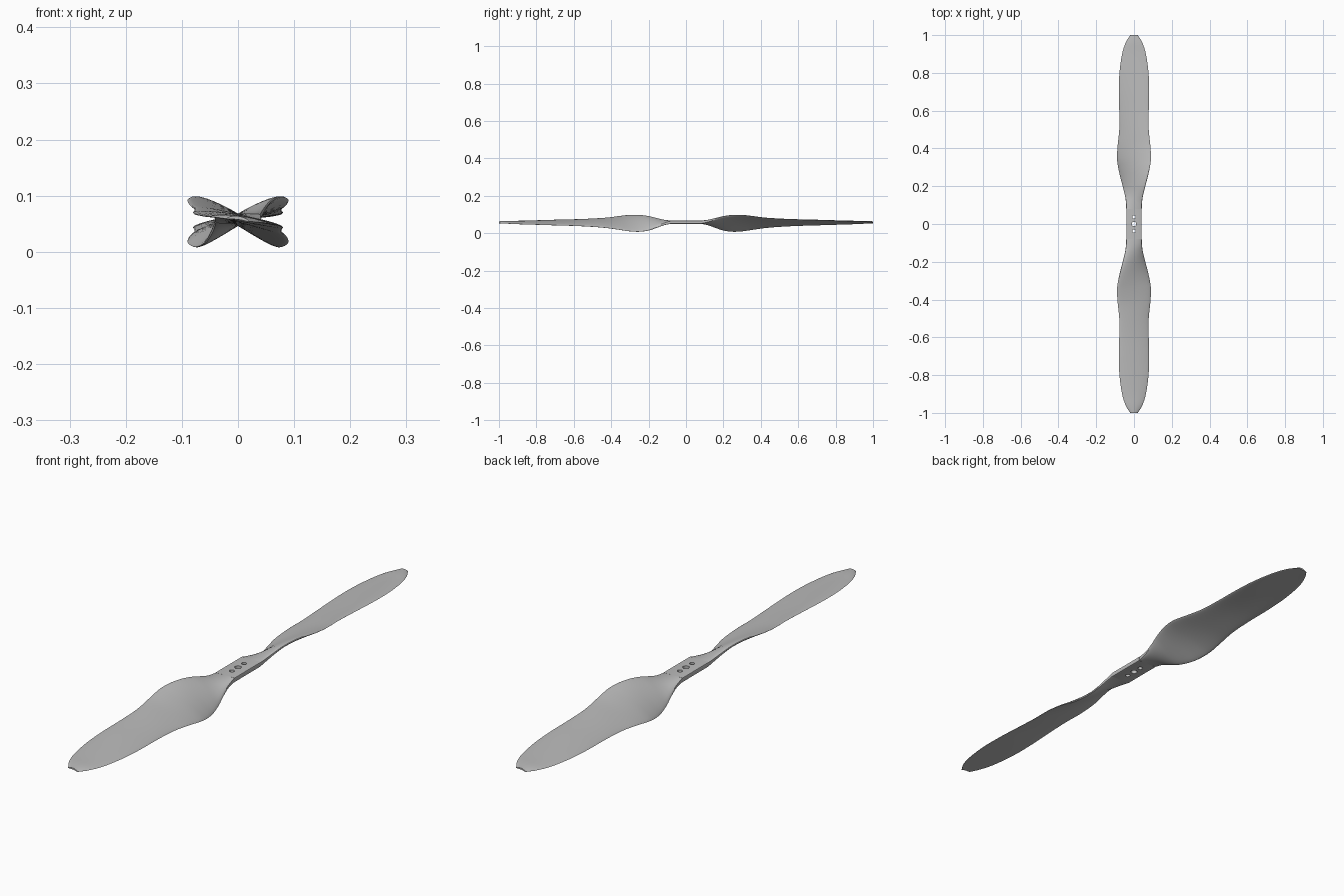
import bpy, bmesh, math
from mathutils import Matrix

cube = bpy.data.objects.get("Cube")
if cube:
    bpy.data.objects.remove(cube, do_unlink=True)

grey = bpy.data.materials.new("plain grey")
grey.use_nodes = True
grey.diffuse_color = (0.5, 0.5, 0.5, 1)
grey.node_tree.nodes["Principled BSDF"].inputs["Base Color"].default_value = (0.5, 0.5, 0.5, 1)

HUB_END = 0.08
HUB_Z = 0.059
HUB_HALF_HEIGHT = 0.009
SIDE_STEPS = 14

# Blade stations: radius, half width, low edge z, high edge z, half thickness
STATIONS = [
    (0.08, 0.041, 0.059, 0.059, 0.009),
    (0.12, 0.043, 0.048, 0.066, 0.01),
    (0.16, 0.05, 0.031, 0.078, 0.011),
    (0.2, 0.06, 0.016, 0.09, 0.011),
    (0.25, 0.073, 0.009, 0.097, 0.01),
    (0.3, 0.084, 0.011, 0.097, 0.009),
    (0.35, 0.09, 0.018, 0.092, 0.008),
    (0.42, 0.086, 0.028, 0.083, 0.007),
    (0.5, 0.078, 0.035, 0.077, 0.007),
    (0.6, 0.078, 0.04, 0.073, 0.006),
    (0.7, 0.08, 0.043, 0.07, 0.006),
    (0.8, 0.077, 0.046, 0.067, 0.005),
    (0.9, 0.063, 0.049, 0.064, 0.004),
    (0.96, 0.044, 0.052, 0.062, 0.004),
    (1.0, 0.02, 0.054, 0.059, 0.003),
]


def add_object(name, bm):
    bmesh.ops.recalc_face_normals(bm, faces=bm.faces)
    mesh = bpy.data.meshes.new(name)
    bm.to_mesh(mesh)
    bm.free()
    mesh.materials.append(grey)
    obj = bpy.data.objects.new(name, mesh)
    bpy.context.scene.collection.objects.link(obj)
    return obj


def smooth(obj):
    bpy.ops.object.select_all(action="DESELECT")
    obj.select_set(True)
    bpy.context.view_layer.objects.active = obj
    bpy.ops.object.shade_smooth_by_angle(angle=math.radians(35))


def spline(a, b, c, d, t):
    """Smooth step from b to c, guided by the neighbours a and d."""
    return b + t / 2 * (c - a + t * (2 * a - 5 * b + 4 * c - d + t * (3 * (b - c) + d - a)))


def blade_stations(steps=4):
    last = len(STATIONS) - 1
    for i in range(last):
        group = [STATIONS[max(0, min(last, i + k))] for k in (-1, 0, 1, 2)]
        for s in range(steps):
            yield [spline(*values, s / steps) for values in zip(*group)]
    yield STATIONS[-1]


def blade_ring(bm, radius, half, low, high, thick):
    """Closed aerofoil section; it is boxy at the hub and lens shaped further out."""
    blend = min(1, (radius - HUB_END) / 0.12)
    power = 0.08 + 0.42 * blend
    camber = 0.004 * blend
    ring = []
    for k in range(2 * SIDE_STEPS):
        angle = math.pi * k / SIDE_STEPS
        u = math.cos(angle)
        side = 1 if k < SIDE_STEPS else -1
        bulge = max(0, 1 - u * u) ** power if k % SIDE_STEPS else 0
        z = (low + high) / 2 - u * (high - low) / 2
        z += camber * (1 - u * u) + side * thick * bulge
        ring.append(bm.verts.new((u * half, -radius, z)))
    return ring


def make_blade(name, turn):
    bm = bmesh.new()
    rings = [blade_ring(bm, *station) for station in blade_stations()]
    for a, b in zip(rings, rings[1:]):
        for k in range(len(a)):
            n = (k + 1) % len(a)
            bm.faces.new((a[k], a[n], b[n], b[k]))
    bm.faces.new(rings[0])
    bm.faces.new(rings[-1])
    bmesh.ops.rotate(bm, verts=bm.verts, cent=(0, 0, 0), matrix=Matrix.Rotation(turn, 3, "Z"))
    smooth(add_object(name, bm))


# Two twisted blades, half a turn apart
make_blade("front_blade", 0)
make_blade("back_blade", math.pi)

# Flat hub plate with softened long edges
bm = bmesh.new()
bmesh.ops.create_cube(bm, size=2, matrix=Matrix.Translation((0, 0, HUB_Z))
                      @ Matrix.Diagonal((0.041, HUB_END, HUB_HALF_HEIGHT, 1)))
long_edges = [e for e in bm.edges if abs(e.verts[0].co.y - e.verts[1].co.y) > HUB_END]
bmesh.ops.bevel(bm, geom=long_edges, offset=0.004, segments=2, affect="EDGES", profile=0.5)
hub = add_object("hub_plate", bm)

# Three mounting holes through the hub
bm = bmesh.new()
for y, radius in ((-0.037, 0.009), (0, 0.012), (0.037, 0.009)):
    bmesh.ops.create_cone(bm, cap_ends=True, segments=24, radius1=radius, radius2=radius,
                          depth=0.1, matrix=Matrix.Translation((0, y, HUB_Z)))
cutter = add_object("hole_cutter", bm)
cut = hub.modifiers.new("holes", "BOOLEAN")
cut.operation = "DIFFERENCE"
cut.solver = "EXACT"
cut.object = cutter
bpy.context.view_layer.objects.active = hub
bpy.ops.object.modifier_apply(modifier=cut.name)
bpy.data.objects.remove(cutter, do_unlink=True)
smooth(hub)
